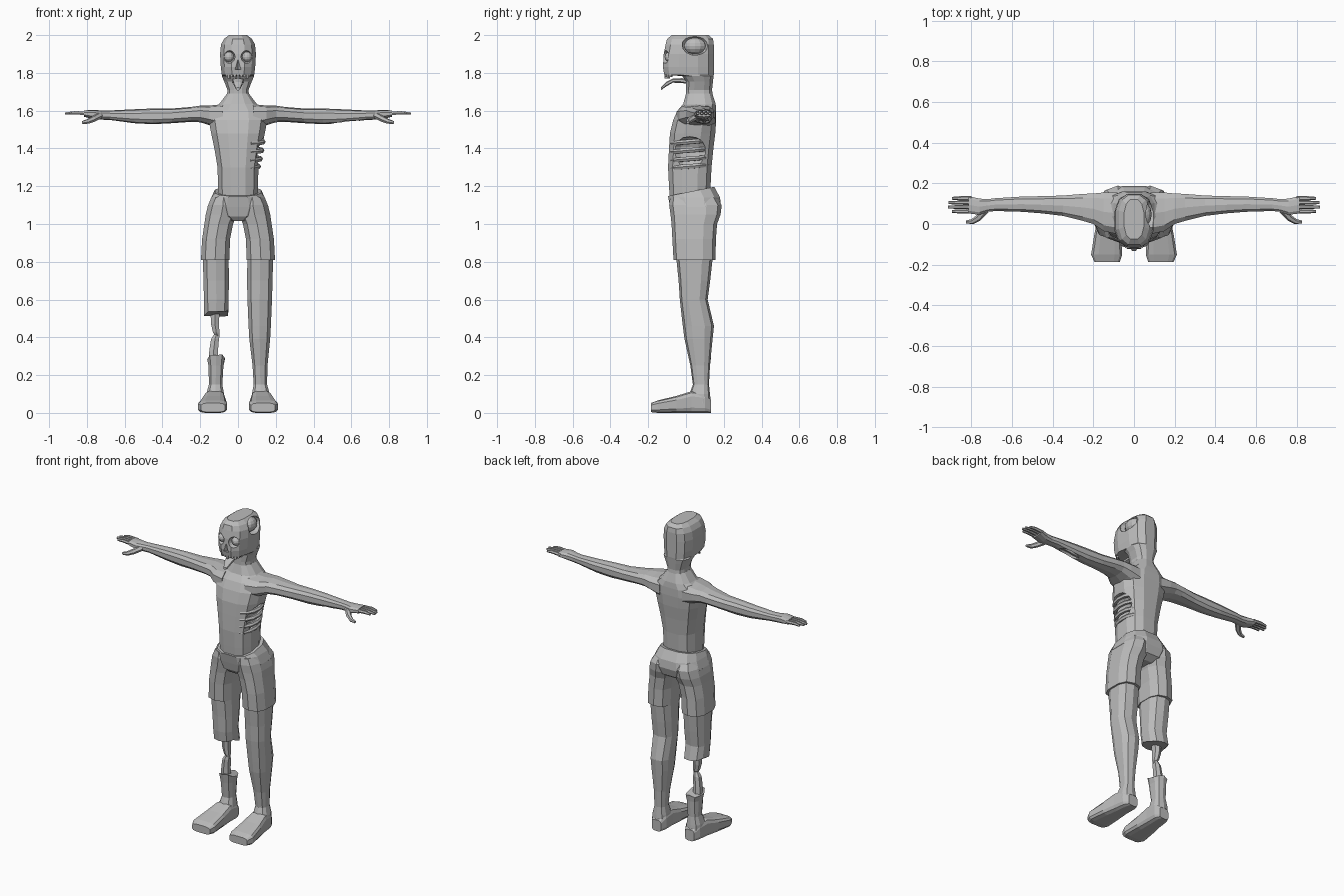
import bpy, bmesh, math, random
from mathutils import Matrix

if "Cube" in bpy.data.objects:
    bpy.data.objects.remove(bpy.data.objects["Cube"])

random.seed(4)
grey = bpy.data.materials.new("plain grey")
grey.diffuse_color = (0.5, 0.5, 0.5, 1)
grey.use_nodes = True
grey.node_tree.nodes["Principled BSDF"].inputs["Base Color"].default_value = grey.diffuse_color


def add(name, bm):
    bmesh.ops.recalc_face_normals(bm, faces=bm.faces[:])
    me = bpy.data.meshes.new(name)
    bm.to_mesh(me)
    bm.free()
    me.materials.append(grey)
    ob = bpy.data.objects.new(name, me)
    bpy.context.collection.objects.link(ob)
    return ob


def loft(name, rings, axis='z', n=12, p=0.75, sx=1, jag=None, shear=0):
    """Skin rounded cross-sections (t, u0, u1, v0, v1) along an axis; jag = index of a torn ring."""
    bm = bmesh.new()
    loops = []
    for i, (t, u0, u1, v0, v1) in enumerate(rings):
        loop = []
        for k in range(n):
            a = 2 * math.pi * (k + 0.5) / n
            c, s = math.cos(a), math.sin(a)
            u = (u0 + u1) / 2 + (u1 - u0) / 2 * math.copysign(abs(c) ** p, c) / math.cos(math.pi / n) ** p
            v = (v0 + v1) / 2 + (v1 - v0) / 2 * math.copysign(abs(s) ** p, s) / math.cos(math.pi / n) ** p
            w = t + (random.uniform(-.018, .018) if jag == i else 0)
            co = {'z': (u, v, w), 'x': (w, u, v), 'y': (u, w, v)}[axis]
            if shear and i == len(rings) - 1:
                co = (co[0], co[1], co[2] + shear * (co[1] - .04))
            loop.append(bm.verts.new((co[0] * sx, co[1], co[2])))
        loops.append(loop)
    for a, b in zip(loops, loops[1:]):
        for k in range(n):
            bm.faces.new((a[k], a[(k + 1) % n], b[(k + 1) % n], b[k]))
    bm.faces.new(loops[0])
    bm.faces.new(loops[-1])
    return add(name, bm)


def ball(name, loc, size, seg=12, rings=8):
    bm = bmesh.new()
    bmesh.ops.create_uvsphere(bm, u_segments=seg, v_segments=rings, radius=1,
                              matrix=Matrix.Translation(loc) @ Matrix.Diagonal((*size, 1)))
    return add(name, bm)


def box(name, loc, size, angle=0):
    bm = bmesh.new()
    bmesh.ops.create_cube(bm, size=1, matrix=Matrix.Translation(loc) @ Matrix.Rotation(angle, 4, 'Z')
                          @ Matrix.Diagonal((*size, 1)))
    return add(name, bm)


def bake(ob):
    dg = bpy.context.evaluated_depsgraph_get()
    me = bpy.data.meshes.new_from_object(ob.evaluated_get(dg))
    me.name = ob.name
    return me


def tube(name, pts, radii):
    cu = bpy.data.curves.new(name, 'CURVE')
    cu.dimensions, cu.bevel_depth, cu.bevel_resolution, cu.use_fill_caps = '3D', 1, 1, True
    sp = cu.splines.new('POLY')
    sp.points.add(len(pts) - 1)
    for q, co, r in zip(sp.points, pts, radii):
        q.co, q.radius = (*co, 1), r
    tmp = bpy.data.objects.new(name + "_path", cu)
    bpy.context.collection.objects.link(tmp)
    me = bake(tmp)
    bpy.data.objects.remove(tmp)
    me.materials.clear()
    me.materials.append(grey)
    for f in me.polygons:
        f.use_smooth = False
    ob = bpy.data.objects.new(name, me)
    bpy.context.collection.objects.link(ob)


def cut(ob, *cutters):
    for c in cutters:
        m = ob.modifiers.new("cut", 'BOOLEAN')
        m.operation, m.object, m.solver = 'DIFFERENCE', c, 'EXACT'
    me = bake(ob)
    ob.modifiers.clear()
    ob.data = me
    for c in cutters:
        bpy.data.objects.remove(c)


def sym(rows):
    return [(z, -h, h, a, b) for z, h, a, b in rows]


# Torso with the open side wound and ribs
torso = loft("torso", sym([
    (1.12, .103, -.085, .125), (1.20, .106, -.09, .13), (1.30, .108, -.095, .135),
    (1.40, .125, -.09, .145), (1.48, .142, -.085, .155), (1.55, .155, -.068, .16),
    (1.60, .145, -.045, .16), (1.635, .10, -.015, .157), (1.69, .058, 0, .14)]))
cut(torso, ball("wound_cutter", (.135, .02, 1.375), (.06, .10, .088)))
for i, (z, reach) in enumerate([(1.435, .132), (1.39, .126), (1.345, .118), (1.305, .108)]):
    arc = [math.radians(a) for a in range(-75, 76, 25)]
    tube("rib_%d" % i, [(.045 + (reach - .045) * math.cos(a), .02 + .10 * math.sin(a),
                         z + .008 * math.sin(a)) for a in arc], [.009, .012, .014, .014, .014, .012, .009])

# Head and neck, jaw missing
head = loft("head", sym([
    (1.65, .06, 0, .145), (1.71, .056, 0, .138), (1.755, .073, 0, .143), (1.783, .086, -.02, .146),
    (1.79, .086, -.115, .147), (1.83, .091, -.122, .147), (1.90, .095, -.118, .147),
    (1.95, .09, -.108, .147), (1.98, .074, -.10, .143), (2.0, .048, -.075, .12)]))
sockets = [ball("socket_cutter", (s * .048, -.112, 1.885), (.034, .035, .034)) for s in (-1, 1)]
nose = bmesh.new()
bmesh.ops.create_cone(nose, cap_ends=True, segments=4, radius1=.018, radius2=.002, depth=.05,
                      matrix=Matrix.Translation((0, -.12, 1.842)))
cut(head, *sockets, add("nose_cutter", nose),
    ball("skull_cutter", (.08, .047, 1.945), (.05, .07, .053), 14, 8))
ball("brain", (.045, .047, 1.942), (.042, .06, .044))
for s, side in ((-1, "right"), (1, "left")):
    ball(side + "_eye", (s * .048, -.086, 1.885), (.027, .027, .027))

# Upper teeth and hanging tongue
for i in range(-4, 5):
    a = i * .22
    drop = .012 if i % 3 else .02
    box("tooth_%d" % (i + 4), (.075 * math.sin(a), -.035 - .072 * math.cos(a), 1.793 - drop / 2),
        (.013, .011, drop + .006), a)
loft("tongue", [(.03, -.03, .03, 1.735, 1.755), (-.02, -.03, .03, 1.747, 1.772),
                (-.07, -.027, .027, 1.748, 1.770), (-.105, -.022, .022, 1.728, 1.752),
                (-.133, -.010, .010, 1.708, 1.722)], 'y', 8)

# Arms, hands, fingers and thumbs
ARM = [(.08, -.05, .155, 1.50, 1.632), (.15, -.035, .155, 1.525, 1.625), (.20, 0, .15, 1.54, 1.625),
       (.25, .015, .148, 1.542, 1.618), (.35, .04, .14, 1.535, 1.61), (.45, .052, .137, 1.53, 1.61),
       (.55, .06, .135, 1.535, 1.606), (.68, .064, .127, 1.552, 1.60), (.72, .06, .122, 1.553, 1.60),
       (.76, .045, .125, 1.556, 1.603), (.815, .052, .137, 1.568, 1.601)]
for s, side in ((-1, "right"), (1, "left")):
    arm = loft(side + "_arm", ARM, 'x', 10, sx=s)
    if s > 0:
        cut(arm, ball("arm_wound_cutter", (.575, .095, 1.535), (.075, .03, .03)))
    for k, tip in enumerate((.895, .915, .912, .895)):
        y = .062 + k * .0215
        tube("%s_finger_%d" % (side, k),
             [(s * .80, y, 1.585), (s * .86, y, 1.589), (s * tip, y, 1.585)], [.011, .010, .007])
    tube(side + "_thumb", [(s * .73, .07, 1.575), (s * .765, .03, 1.556), (s * .795, .012, 1.543),
                           (s * .825, .010, 1.537)], [.018, .016, .013, .008])
tube("forearm_bone", [(.49, .097, 1.548), (.58, .097, 1.556), (.66, .097, 1.565)], [.014, .010, .013])

# Shorts: waist plus two legs
loft("shorts_waist", sym([(1.015, .05, -.05, .13), (1.04, .12, -.072, .17), (1.09, .162, -.084, .186),
                          (1.14, .142, -.094, .18), (1.175, .122, -.096, .15)]), shear=.2)
for s, side in ((-1, "right"), (1, "left")):
    loft(side + "_shorts_leg", [(.81, .046, .196, -.062, .152), (.92, .042, .19, -.068, .154),
                                (1.0, .026, .178, -.072, .16), (1.05, .005, .171, -.077, .178),
                                (1.10, 0, .158, -.084, .184), (1.14, .02, .135, -.08, .16)], n=10, sx=s)

# Legs: left whole, right torn open below the knee
SHIN = [(.05, .07, .17, .0, .13), (.10, .074, .168, .02, .125), (.15, .083, .154, .038, .12),
        (.25, .077, .156, .025, .125)]
CALF = [(.39, .06, .17, -.005, .138), (.46, .056, .174, -.014, .145)]
THIGH = [(.60, .05, .18, -.03, .112), (.70, .048, .183, -.036, .125), (.84, .05, .186, -.05, .14)]
loft("left_leg", SHIN + CALF + THIGH, n=10)
loft("right_shin_stump", SHIN + [(.295, .07, .163, .015, .13)], n=10, sx=-1, jag=4)
loft("right_thigh", [(.525, .052, .179, -.022, .13)] + THIGH, n=10, sx=-1, jag=0)
loft("upper_shin_bone", [(.40, .098, .108, .05, .06), (.425, .098, .132, .04, .075),
                         (.47, .101, .143, .035, .08), (.55, .097, .146, .03, .085)], n=6, sx=-1)
loft("lower_shin_bone", [(.27, .106, .155, .04, .09), (.33, .106, .152, .04, .085),
                         (.39, .101, .143, .04, .08), (.43, .102, .118, .05, .065)], n=6, sx=-1)

# Feet
for s, side in ((-1, "right"), (1, "left")):
    loft(side + "_foot", [(.132, .085, .15, .0, .07), (.10, .07, .168, .0, .105),
                          (.03, .07, .178, .0, .115), (-.05, .064, .195, .0, .09),
                          (-.15, .058, .211, .0, .066), (-.186, .07, .195, .004, .052)],
         'y', 12, .5, sx=s)
